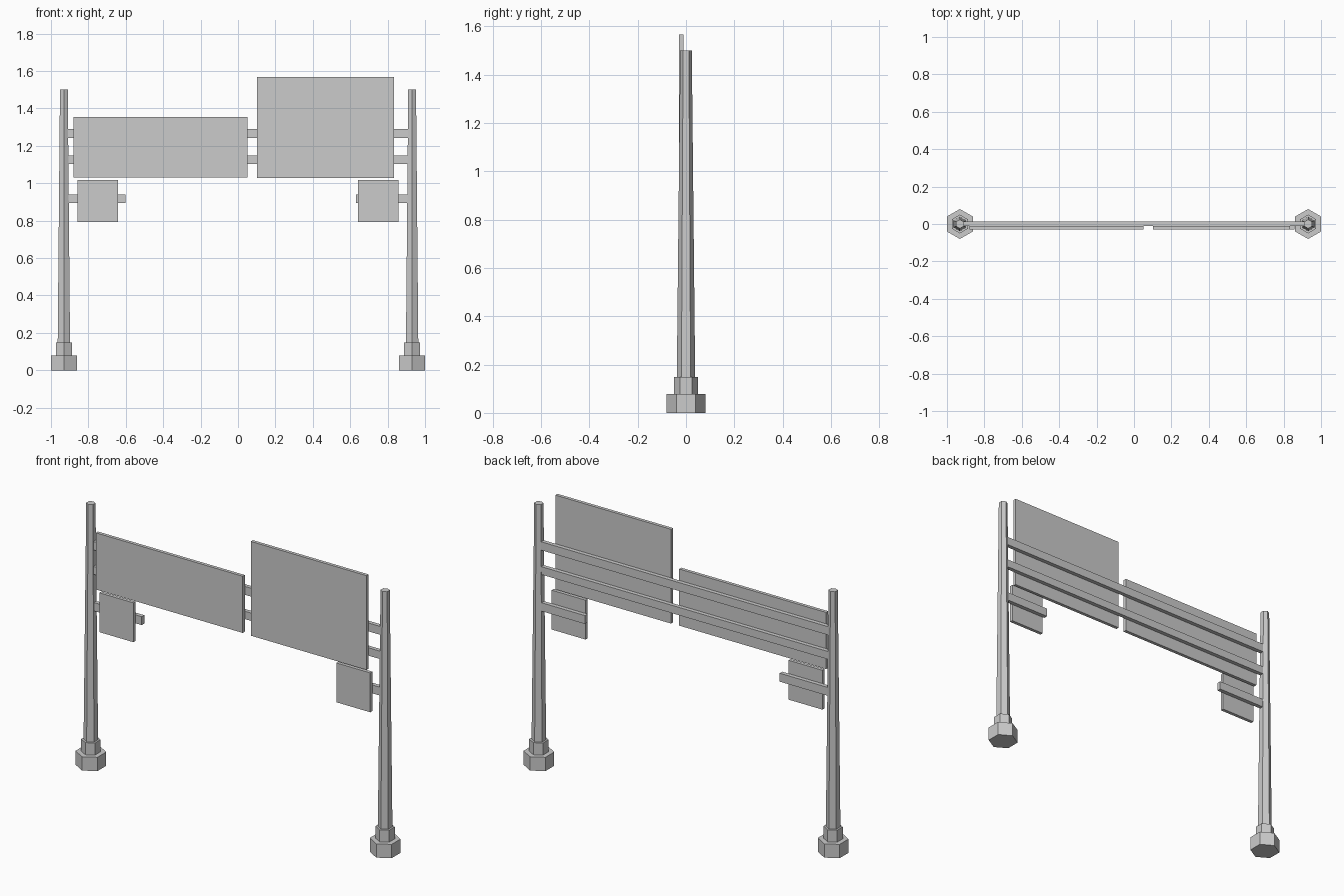
import bpy
import math

if "Cube" in bpy.data.objects:
    bpy.data.objects.remove(bpy.data.objects["Cube"])

POST_X = 0.931


def box(name, x0, x1, y0, y1, z0, z1):
    bpy.ops.mesh.primitive_cube_add(size=1)
    ob = bpy.context.object
    ob.name = name
    for v in ob.data.vertices:
        v.co.x = x1 if v.co.x > 0 else x0
        v.co.y = y1 if v.co.y > 0 else y0
        v.co.z = z1 if v.co.z > 0 else z0
    return ob


def hex_post(name, x, profile):
    # One continuous six-sided stepped skin, points facing front and back
    verts, faces = [], []
    for r, z in profile:
        for i in range(6):
            a = math.radians(90 + 60 * i)
            verts.append((x + r * math.cos(a), r * math.sin(a), z))
    for k in range(len(profile) - 1):
        for i in range(6):
            j = (i + 1) % 6
            faces.append((k * 6 + i, k * 6 + j, k * 6 + 6 + j, k * 6 + 6 + i))
    n = len(verts)
    faces.append(tuple(reversed(range(6))))
    faces.append(tuple(range(n - 6, n)))
    me = bpy.data.meshes.new(name)
    me.from_pydata(verts, [], faces)
    ob = bpy.data.objects.new(name, me)
    bpy.context.collection.objects.link(ob)
    return ob


# Posts: footing, collar and tapered shaft
profile = [(0.08, 0), (0.08, 0.079), (0.05, 0.079), (0.05, 0.148),
           (0.038, 0.148), (0.024, 1.5)]
for side, label in ((-1, "left"), (1, "right")):
    hex_post(label + "_post", side * POST_X, profile)

# Crossbeams and short side arms
BEAM_Y = (-0.01, 0.013)
box("upper_beam", -POST_X, POST_X, *BEAM_Y, 1.241, 1.289)
box("lower_beam", -POST_X, POST_X, *BEAM_Y, 1.102, 1.147)
box("left_arm", -POST_X, -0.602, *BEAM_Y, 0.893, 0.941)
box("right_arm", 0.63, POST_X, *BEAM_Y, 0.893, 0.941)

# Sign panels on the front of the beams
PANEL_Y = (-0.029, -0.01)
box("wide_sign", -0.879, 0.05, *PANEL_Y, 1.03, 1.354)
box("tall_sign", 0.101, 0.834, *PANEL_Y, 1.028, 1.567)
box("left_small_sign", -0.857, -0.642, *PANEL_Y, 0.792, 1.017)
box("right_small_sign", 0.642, 0.857, *PANEL_Y, 0.792, 1.017)
